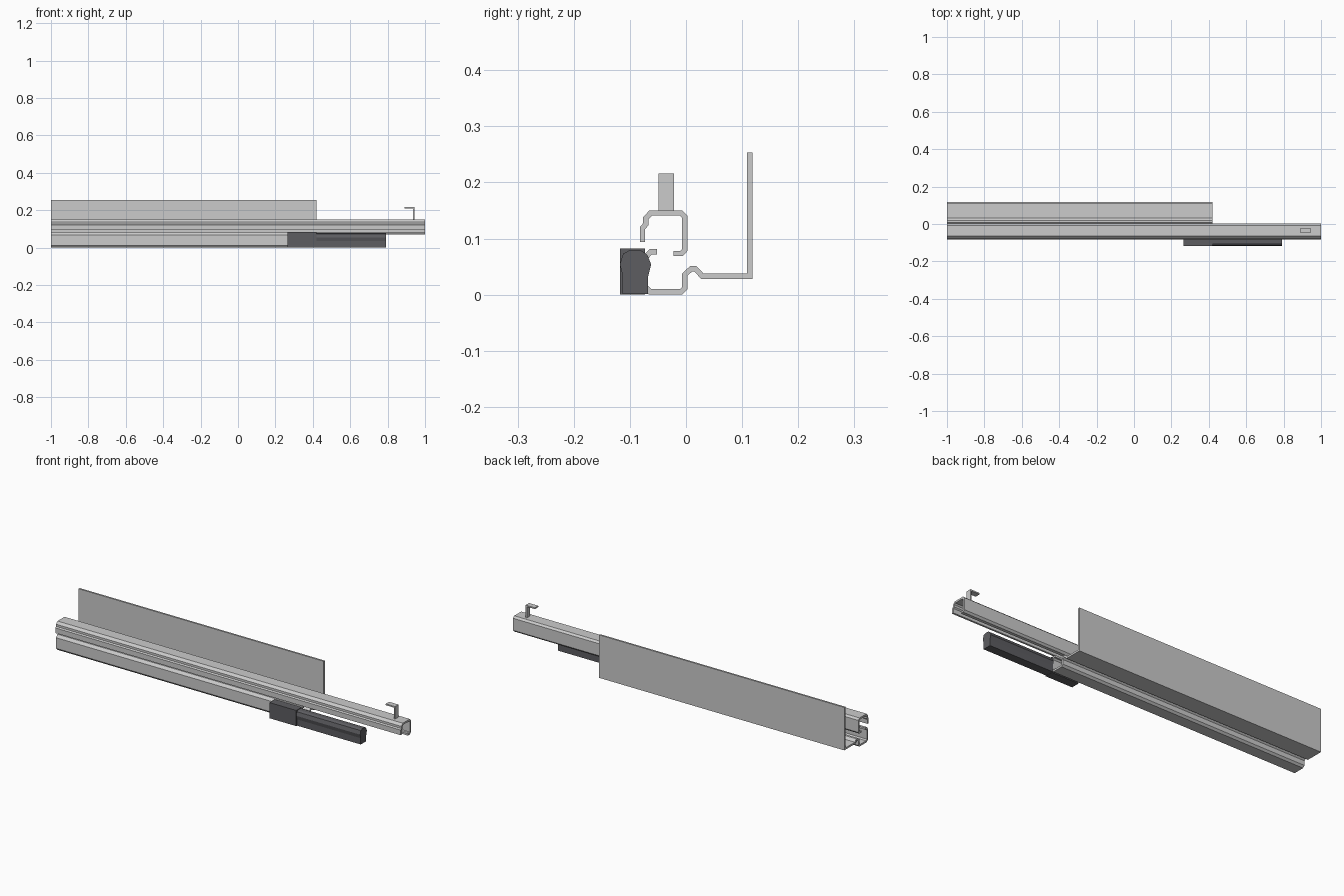
import bpy, bmesh
from mathutils import Vector

if "Cube" in bpy.data.objects:
    bpy.data.objects.remove(bpy.data.objects["Cube"])


def finish(bm, name, mat=None):
    bmesh.ops.recalc_face_normals(bm, faces=bm.faces)
    me = bpy.data.meshes.new(name)
    bm.to_mesh(me)
    bm.free()
    ob = bpy.data.objects.new(name, me)
    bpy.context.collection.objects.link(ob)
    if mat:
        me.materials.append(mat)
    return ob


def mitre_sides(path, t):
    """Offset an open path by half the sheet thickness to both sides."""
    pts = [Vector(p) for p in path]
    dirs = [(b - a).normalized() for a, b in zip(pts, pts[1:])]
    left, right = [], []
    for i, p in enumerate(pts):
        d0, d1 = dirs[max(i - 1, 0)], dirs[min(i, len(dirs) - 1)]
        n0, n1 = Vector((-d0.y, d0.x)), Vector((-d1.y, d1.x))
        m = (n0 + n1).normalized()
        off = m * (t / 2 / m.dot(n0))
        left.append(p + off)
        right.append(p - off)
    return left, right


def sheet(name, path, to3d, a, b, t):
    """Bent sheet: thickened path extruded from a to b."""
    bm = bmesh.new()
    rows = []
    for l, r in zip(*mitre_sides(path, t)):
        rows.append([bm.verts.new(to3d(p, e)) for p, e in ((l, a), (r, a), (r, b), (l, b))])
    for u, v in zip(rows, rows[1:]):
        for k in range(4):
            j = (k + 1) % 4
            bm.faces.new((u[k], u[j], v[j], v[k]))
    bm.faces.new(rows[0])
    bm.faces.new(rows[-1])
    return finish(bm, name)


def prism(name, prof, x0, x1, mat):
    """Closed (y, z) profile extruded along x."""
    bm = bmesh.new()
    f = bm.faces.new([bm.verts.new((x0, y, z)) for y, z in prof])
    ext = bmesh.ops.extrude_face_region(bm, geom=[f])['geom']
    bmesh.ops.translate(bm, vec=(x1 - x0, 0, 0),
                        verts=[g for g in ext if isinstance(g, bmesh.types.BMVert)])
    if f.is_valid is False or not any(all(abs(v.co.x - x0) < 1e-6 for v in g.verts) for g in bm.faces):
        bm.faces.new([v for v in bm.verts if abs(v.co.x - x0) < 1e-6])
    return finish(bm, name, mat)


def along_x(p, x):
    return (x, p.x, p.y)


def along_y(p, y):
    return (p.x, y, p.y)


# Upper sliding rail
sheet("upper_rail", [
    (-0.022, 0.0735), (-0.008, 0.0735), (-0.002, 0.08), (-0.002, 0.139), (-0.009, 0.1455),
    (-0.063, 0.1455), (-0.072, 0.136), (-0.072, 0.125), (-0.0775, 0.119), (-0.0775, 0.094)],
    along_x, -1, 1, 0.0095)

# Lower fixed rail with bump, flange and tall mounting plate
sheet("lower_rail", [
    (-0.052, 0.0765), (-0.063, 0.0765), (-0.0725, 0.066), (-0.0725, 0.014), (-0.064, 0.005),
    (-0.009, 0.005), (-0.002, 0.012), (-0.002, 0.036), (0.009, 0.046), (0.017, 0.046),
    (0.029, 0.033), (0.1135, 0.033), (0.1135, 0.253)],
    along_x, -1, 0.42, 0.0095)

# Bent hook tab standing on the upper rail
sheet("hook_tab", [(0.94, 0.145), (0.94, 0.2125), (0.89, 0.2125)], along_y, -0.049, -0.021, 0.007)

# Dark latch housing and release lever
dark = bpy.data.materials.new("dark_grey")
dark.diffuse_color = (0.11, 0.11, 0.12, 1)
dark.use_nodes = True
dark.node_tree.nodes["Principled BSDF"].inputs["Base Color"].default_value = dark.diffuse_color
prism("latch_housing", [(-0.118, 0), (-0.073, 0), (-0.073, 0.082), (-0.118, 0.082)], 0.265, 0.42, dark)
prism("release_lever", [
    (-0.113, 0.001), (-0.068, 0.001), (-0.068, 0.031), (-0.062, 0.054), (-0.069, 0.071),
    (-0.08, 0.079), (-0.101, 0.079), (-0.112, 0.073), (-0.118, 0.054), (-0.113, 0.034)],
    0.42, 0.79, dark)
